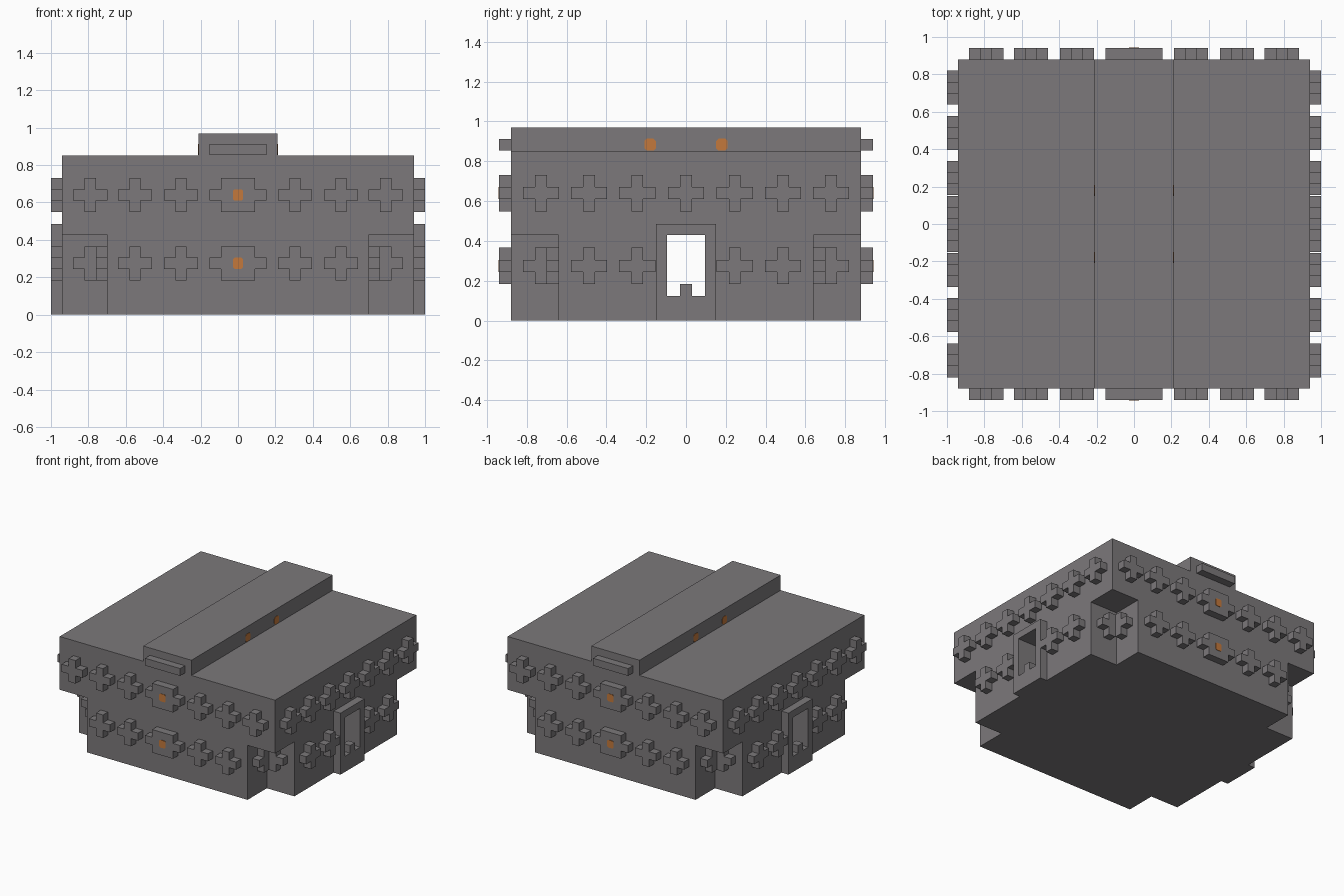
import bpy
import bmesh
from math import radians
from mathutils import Matrix

cube = bpy.data.objects.get("Cube")
if cube:
    bpy.data.objects.remove(cube, do_unlink=True)


def material(name, rgb):
    m = bpy.data.materials.new(name)
    m.use_nodes = True
    m.diffuse_color = (*rgb, 1)
    m.node_tree.nodes["Principled BSDF"].inputs["Base Color"].default_value = (*rgb, 1)
    return m


GREY = material("warm_grey", (0.2, 0.19, 0.197))
ORANGE = material("orange_light", (0.55, 0.19, 0.045))


def prism(name, outline, near, far, turn=0, mat=GREY):
    """Extrude an outline (u, z) outwards from a wall; turn picks the wall."""
    bm = bmesh.new()
    base = bm.faces.new([bm.verts.new((u, -near, z)) for u, z in outline])
    ext = bmesh.ops.extrude_face_region(bm, geom=[base])["geom"]
    verts = [v for v in ext if isinstance(v, bmesh.types.BMVert)]
    bmesh.ops.translate(bm, verts=verts, vec=(0, near - far, 0))
    bmesh.ops.transform(bm, matrix=Matrix.Rotation(radians(turn), 4, "Z"), verts=bm.verts)
    bmesh.ops.recalc_face_normals(bm, faces=bm.faces)
    mesh = bpy.data.meshes.new(name)
    bm.to_mesh(mesh)
    bm.free()
    mesh.materials.append(mat)
    ob = bpy.data.objects.new(name, mesh)
    bpy.context.collection.objects.link(ob)
    return ob


def rect(u0, u1, z0, z1):
    return [(u0, z0), (u1, z0), (u1, z1), (u0, z1)]


def cross(u, z, core, arm, half=0.03, tall=0.091):
    """Plus-shaped outline; core is the upright's half width."""
    q = [(arm, -half), (arm, half), (core, half), (core, tall)]
    q += [(-a, b) for a, b in reversed(q)]
    q += [(-core, -tall), (core, -tall), (core, -half)]
    q.insert(8, (-core, -half))
    return [(u + a, z + b) for a, b in q]


def light_outline(u, z, w=0.029, c=0.012):
    h = 0.03
    return [(u - w + c, z - h), (u + w - c, z - h), (u + w, z - h + c), (u + w, z + h - c),
            (u + w - c, z + h), (u - w + c, z + h), (u - w, z + h - c), (u - w, z - h + c)]


def cut(ob, cutter):
    mod = ob.modifiers.new("cut", "BOOLEAN")
    mod.operation = "DIFFERENCE"
    mod.solver = "EXACT"
    mod.object = cutter
    bpy.context.view_layer.objects.active = ob
    bpy.ops.object.modifier_apply(modifier=mod.name)


BX, BY, TOP, OUT = 0.94, 0.88, 0.85, 0.06
NX, NY, NZ = 0.70, 0.64, 0.43      # corner notches
ROWS = (0.275, 0.64)

# Main block with notched lower corners and a passage from side to side
body = prism("main_block", rect(-BX, BX, 0, TOP), -BY, BY)
frames = [prism("door_frame_" + n, rect(-0.15, 0.15, 0, 0.485), BX, BX + OUT, t)
          for n, t in (("left", 90), ("right", -90))]
cutters = []
for sx in (-1, 1):
    for near, far in ((NY, 1.1), (-1.1, -NY)):
        u0, u1 = sorted((sx * NX, sx * 1.1))
        cutters.append(prism("notch_cutter", rect(u0, u1, -0.1, NZ), near, far))
passage = prism("passage_cutter", rect(-0.095, 0.095, 0.123, NZ), -1.2, 1.2, 90)
for c in cutters:
    cut(body, c)
for ob in [body] + frames:
    cut(ob, passage)
for c in cutters + [passage]:
    bpy.data.objects.remove(c, do_unlink=True)

# Raised roof ridge
prism("roof_ridge", rect(-0.21, 0.21, TOP, 0.97), -BY, BY)

# Front and back walls
for side, turn in (("front", 0), ("back", 180)):
    prism(side + "_ridge_plate", rect(-0.153, 0.153, TOP + 0.004, 0.912), BY, BY + OUT, turn)
    for z in ROWS:
        prism(side + "_wide_cross", cross(0, z, 0.091, 0.152), BY, BY + OUT, turn)
        prism(side + "_light", light_outline(0, z, 0.027, 0.008),
              BY + OUT, BY + OUT + 0.003, turn, ORANGE)
        for u in (0.305, 0.55, 0.79):
            wall = NY if z < NZ and u > NX else BY
            for s in (-1, 1):
                prism(side + "_cross", cross(s * u, z, 0.03, 0.091), wall, wall + OUT, turn)

# Left and right walls
for side, turn in (("left", 90), ("right", -90)):
    prism(side + "_door_stub", rect(-0.03, 0.03, 0.123, 0.184), BX, BX + OUT, turn)
    prism(side + "_cross", cross(0, ROWS[1], 0.03, 0.091), BX, BX + OUT, turn)
    for s in (-1, 1):
        prism(side + "_ridge_light", light_outline(s * 0.18, 0.884),
              0.21, 0.213, turn, ORANGE)
        for z in ROWS:
            for u in (0.245, 0.487, 0.729):
                wall = NX if z < NZ and u > NY else BX
                prism(side + "_cross", cross(s * u, z, 0.03, 0.091), wall, wall + OUT, turn)
